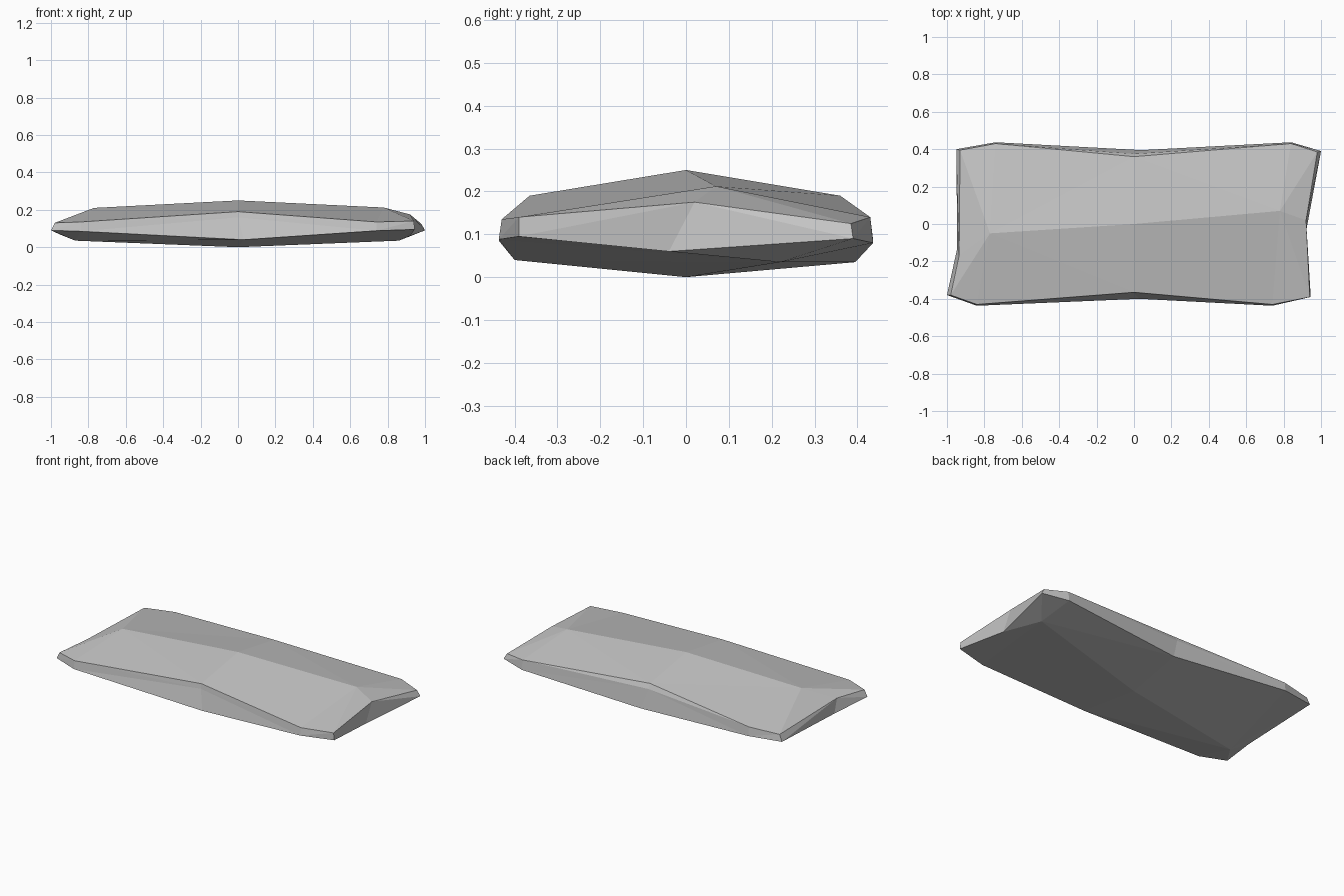
import bpy
import bmesh

# Remove only the default cube
default_cube = bpy.data.objects.get("Cube")
if default_cube:
    bpy.data.objects.remove(default_cube, do_unlink=True)

# Stone colour
stone = bpy.data.materials.new("stone_grey")
stone.use_nodes = True
colour = (0.55, 0.55, 0.55, 1.0)
stone.diffuse_color = colour
shader = stone.node_tree.nodes["Principled BSDF"]
shader.inputs["Base Color"].default_value = colour
shader.inputs["Roughness"].default_value = 0.9

# Upper and lower rims, counter-clockwise from the middle of the +x end
upper_rim = [
    (0.92, 0.02, 0.175), (0.98, 0.385, 0.125), (0.84, 0.43, 0.14),
    (0, 0.375, 0.16), (-0.74, 0.43, 0.14), (-0.93, 0.395, 0.13),
    (-0.935, -0.17, 0.145), (-0.98, -0.38, 0.13), (-0.84, -0.43, 0.135),
    (0, -0.37, 0.16), (0.74, -0.43, 0.135), (0.94, -0.39, 0.14),
]
lower_rim = [
    (0.92, -0.04, 0.06), (1, 0.39, 0.09), (0.84, 0.437, 0.08),
    (0.04, 0.395, 0.035), (-0.74, 0.437, 0.085), (-0.95, 0.40, 0.09),
    (-0.945, -0.13, 0.065), (-1, -0.38, 0.09), (-0.84, -0.437, 0.085),
    (0.03, -0.40, 0.04), (0.74, -0.437, 0.088), (0.945, -0.39, 0.095),
]
# Ridge points along the length: +x end, middle, -x end
top_ridge = [(0.78, 0.07, 0.212), (0, 0, 0.25), (-0.77, -0.05, 0.21)]
base_ridge = [(0.86, 0.22, 0.035), (0, 0, 0), (-0.87, -0.2, 0.035)]
# Crests just inside the middle of each long side
back_crest, front_crest = (0, 0.36, 0.19), (0, -0.365, 0.19)

BACK, FRONT = 3, 9
bm = bmesh.new()


def add_points(points):
    return [bm.verts.new(p) for p in points]


def fan(centre, ring):
    """Triangles from one point to each edge of an open chain."""
    for a, b in zip(ring, ring[1:]):
        bm.faces.new((centre, a, b))


def cap(rim, ridge, back, front):
    """Close a rim over its ridge with faceted triangles."""
    right, middle, left = ridge
    fan(right, [front] + rim[FRONT + 1:] + rim[:BACK] + [back])
    fan(left, [back] + rim[BACK + 1:FRONT] + [front])
    fan(middle, [front, right, back, left, front])


upper, lower = add_points(upper_rim), add_points(lower_rim)
back, front = add_points([back_crest, front_crest])

# Top and underside
cap(upper, add_points(top_ridge), back, front)
cap(lower, add_points(base_ridge), lower[BACK], lower[FRONT])

# Bevelled slopes between the crests and the upper rim
fan(back, upper[BACK - 1:BACK + 2])
fan(front, upper[FRONT - 1:FRONT + 2])

# Narrow side walls, with the split running to the middle of each side
count = len(upper)
for i in range(count):
    j = (i + 1) % count
    if i % 3 == 0:
        fan(upper[i], [lower[i], lower[j], upper[j]])
    else:
        fan(upper[j], [upper[i], lower[i], lower[j]])

bmesh.ops.recalc_face_normals(bm, faces=bm.faces[:])
mesh = bpy.data.meshes.new("stone_slab")
bm.to_mesh(mesh)
bm.free()
mesh.materials.append(stone)
slab = bpy.data.objects.new("stone_slab", mesh)
bpy.context.collection.objects.link(slab)
